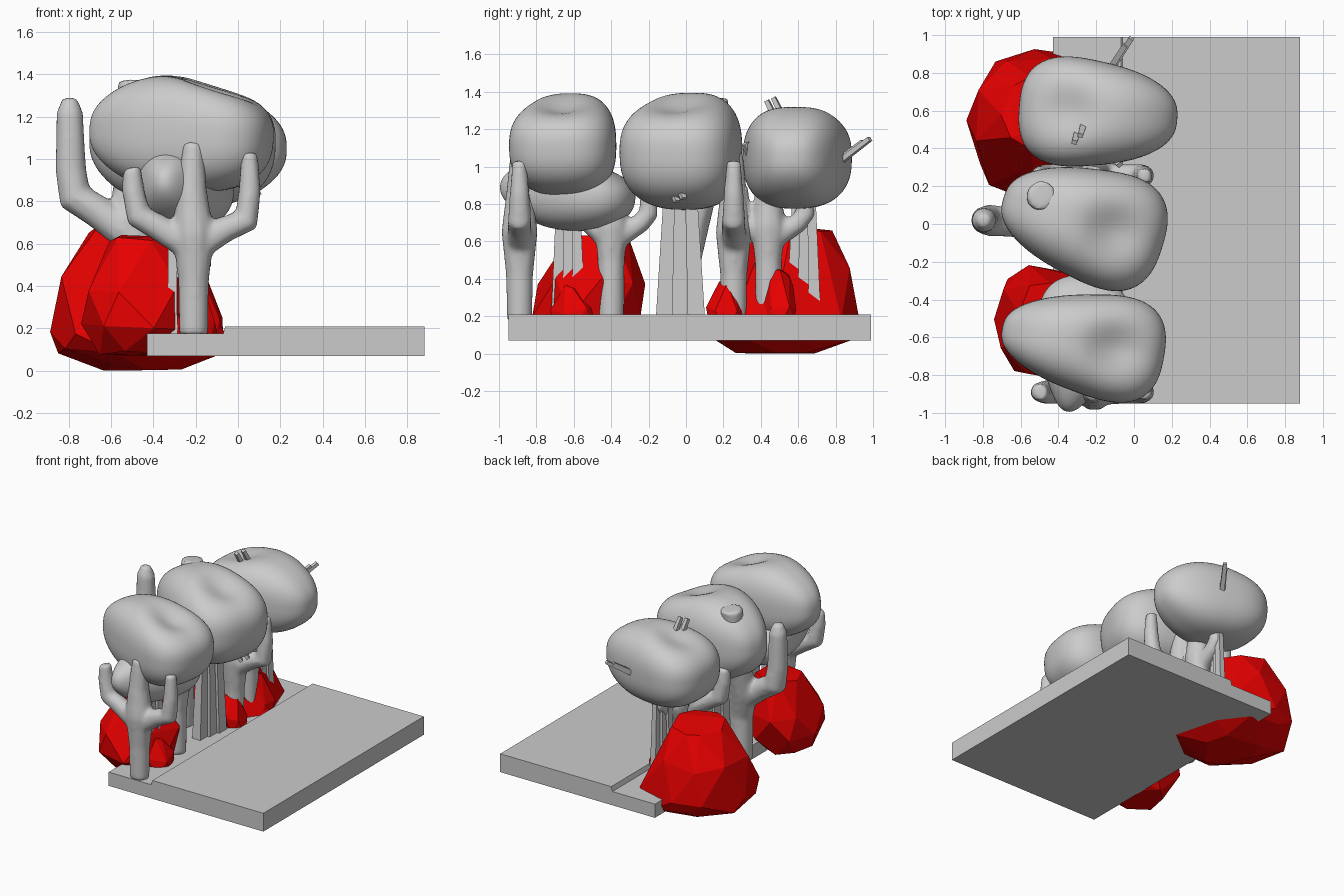
import bpy, bmesh, math, random
from mathutils import Vector, Matrix

if "Cube" in bpy.data.objects:
    bpy.data.objects.remove(bpy.data.objects["Cube"])

random.seed(4)
red = bpy.data.materials.new("red_rock")
red.diffuse_color = (0.8, 0.0, 0.0, 1)
red.use_nodes = True
red.node_tree.nodes["Principled BSDF"].inputs["Base Color"].default_value = red.diffuse_color


def add(name, bm, smooth=False):
    me = bpy.data.meshes.new(name)
    bmesh.ops.recalc_face_normals(bm, faces=bm.faces)
    bm.to_mesh(me)
    bm.free()
    for p in me.polygons:
        p.use_smooth = smooth
    ob = bpy.data.objects.new(name, me)
    bpy.context.collection.objects.link(ob)
    return ob


# Stepped base board: side profile extruded along y
def board():
    bm = bmesh.new()
    prof = [(-.43, .07), (.88, .07), (.88, .21), (-.06, .21), (-.07, .175), (-.43, .175)]
    f = bm.faces.new([bm.verts.new((x, -.95, z)) for x, z in prof])
    r = bmesh.ops.extrude_face_region(bm, geom=[f])
    bmesh.ops.translate(bm, vec=(0, 1.94, 0), verts=[v for v in r["geom"] if isinstance(v, bmesh.types.BMVert)])
    add("base_board", bm)


# Tapered, dented, rounded lump of foliage (thick end at local +x)
def lump(name, c, half, angle, taper, dent=.07, p=2.6, tilt=0):
    bm = bmesh.new()
    bmesh.ops.create_icosphere(bm, subdivisions=5, radius=1)
    rot = Matrix.Rotation(math.radians(angle), 3, 'Z') @ Matrix.Rotation(math.radians(tilt), 3, 'Y')
    for v in bm.verts:
        d = v.co.normalized()
        d *= sum(abs(k) ** p for k in d) ** (-1 / p)
        w = 1 + taper * (d.x - .3)
        z = d.z * half[2]
        if d.z > 0:
            z -= dent * math.exp(-((d.x - .4) / .35) ** 2 - (d.y / .45) ** 2)
            z *= 1 - .15 * max(0, d.x)
        if d.x < 0:
            z *= 1 - .25 * d.x * d.x
        v.co = rot @ Vector((d.x * half[0], d.y * w * half[1], z)) + Vector(c)
    add(name, bm, True)


# Branching trunk: round tubes fused into one smooth skin
def tree(name, limbs, off=(0, 0, 0)):
    cu = bpy.data.curves.new(name + "_path", 'CURVE')
    cu.dimensions = '3D'
    cu.bevel_depth = 1
    cu.bevel_resolution = 3
    cu.use_fill_caps = True
    for limb in limbs:
        s = cu.splines.new('POLY')
        s.points.add(len(limb) - 1)
        for pt, (x, y, z, r) in zip(s.points, limb):
            pt.co = (x + off[0], y + off[1], z + off[2], 1)
            pt.radius = r
    tmp = bpy.data.objects.new(name + "_path", cu)
    bpy.context.collection.objects.link(tmp)
    bpy.context.view_layer.update()
    me = bpy.data.meshes.new_from_object(tmp.evaluated_get(bpy.context.evaluated_depsgraph_get()))
    bpy.data.objects.remove(tmp)
    ob = bpy.data.objects.new(name, me)
    bpy.context.collection.objects.link(ob)
    m = ob.modifiers.new("fuse", 'REMESH')
    m.mode = 'VOXEL'
    m.voxel_size = .016
    m.use_smooth_shade = True
    m = ob.modifiers.new("soften", 'SMOOTH')
    m.iterations = 6


# Faceted rock: hull of jittered rings (cx, cy, rx, ry, z)
def rock(name, rings, n=7, jit=.1):
    bm = bmesh.new()
    for i, (cx, cy, rx, ry, z) in enumerate(rings):
        for k in range(n):
            a = math.tau * (k + .5 * (i % 2)) / n + random.uniform(-.15, .15)
            s = 1 + random.uniform(-jit, jit * .6)
            bm.verts.new((cx + rx * s * math.cos(a), cy + ry * s * math.sin(a),
                          max(0, z + random.uniform(-.03, .01))))
    r = bmesh.ops.convex_hull(bm, input=bm.verts)
    loose = {g for g in r["geom_interior"] + r["geom_unused"] if isinstance(g, bmesh.types.BMVert)}
    bmesh.ops.delete(bm, geom=list(loose), context='VERTS')
    bmesh.ops.dissolve_limit(bm, angle_limit=math.radians(9), verts=bm.verts, edges=bm.edges)
    add(name, bm).data.materials.append(red)


# Flat tapering blade between two points
def blade(name, a, b, w, t, top=.8):
    a, b = Vector(a), Vector(b)
    bm = bmesh.new()
    bmesh.ops.create_cube(bm, size=1)
    q = (b - a).to_track_quat('Z', 'Y')
    for v in bm.verts:
        k = top if v.co.z > 0 else 1
        v.co = (a + b) / 2 + q @ Vector((v.co.x * w * k, v.co.y * t * k, v.co.z * (b - a).length))
    add(name, bm)


board()

# Foliage
lump("foliage_front", (-.27, -.63, 1.12), (.435, .285, .275), -10, .28, tilt=3)
lump("foliage_front_lower", (-.29, -.635, .86), (.365, .25, .2), 80, .4, .02, 2.2, 6)
lump("foliage_middle", (-.27, .01, 1.085), (.44, .315, .315), -17, .25, tilt=2)
lump("foliage_back", (-.19, .585, 1.05), (.42, .295, .275), 176, .22, .05)

# Forked trees at the front and middle share one shape
fork = [[(-.21, 0, .17, .07), (-.21, 0, .42, .075), (-.21, 0, .65, .1), (-.22, 0, .85, .075), (-.21, 0, 1.08, .05)],
        [(-.2, 0, .58, .07), (-.06, 0, .67, .065), (.04, 0, .71, .065), (.055, 0, .85, .055), (.055, 0, 1.03, .04)],
        [(-.22, 0, .58, .07), (-.38, 0, .68, .065), (-.47, 0, .73, .065), (-.495, 0, .85, .055), (-.5, 0, .96, .045)]]
tree("tree_front", fork, (0, -.89, 0))
tree("tree_right", fork, (0, .255, 0))
# Trees forking along y
side = [[(-.3, 0, .17, .07), (-.3, 0, .5, .075), (-.3, 0, .68, .095), (-.3, 0, .9, .07)],
        [(-.3, 0, .6, .065), (-.3, .16, .7, .055), (-.3, .2, .75, .055), (-.3, .2, .88, .045)],
        [(-.3, 0, .6, .065), (-.3, -.12, .7, .055), (-.3, -.15, .76, .055), (-.3, -.15, .9, .045)]]
tree("tree_left", side, (.06, -.4, 0))
tree("tree_back", side, (.08, .44, 0))
# Rear tree with a tall outside limb
tree("tree_rear", [[(-.47, 0, .15, .08), (-.47, 0, .5, .085), (-.5, .02, .7, .11), (-.5, .12, 1.0, .08), (-.49, .15, 1.37, .08)],
                   [(-.48, 0, .62, .09), (-.66, .01, .75, .08), (-.77, .02, .82, .085), (-.79, .02, .95, .075),
                    (-.795, .02, 1.22, .065), (-.795, .02, 1.29, .035)]])

# Rocks
rock("rock_back", [(-.45, .5, .2, .25, 0.02), (-.47, .52, .4, .41, .1), (-.47, .53, .41, .43, .2),
                   (-.53, .56, .31, .32, .45), (-.52, .59, .2, .2, .68)], 8)
rock("rock_front", [(-.46, -.52, .2, .2, .1), (-.47, -.52, .27, .31, .22),
                    (-.46, -.5, .27, .3, .4), (-.46, -.47, .15, .17, .64)])
for i, (x, y, r, h) in enumerate([(-.26, -.6, .12, .36), (-.19, .22, .1, .38), (-.19, .5, .12, .44)]):
    rock(f"rock_chip_{i}", [(x, y, r, r, .12), (x, y, r, r * 1.1, .24), (x - .02, y, r * .5, r * .5, h)], 6)

# Slat bundles under the foliage
for i, (x, y, s) in enumerate([(-.29, -.63, .8), (-.22, -.03, 1.15), (-.24, .63, .8)]):
    for k in (-1, 0, 1):
        blade(f"slat_{i}_{k + 1}", (x + .02 * k, y + .075 * k * s, .17),
              (x + .02 * k, y + .05 * k * s, .85), .06 * s, .08 * s, .7)

# Thin twigs poking out of the foliage
twigs = [((-.15, .78, 1.0), (-.03, .965, 1.14)), ((-.28, .52, 1.22), (-.3, .45, 1.36)),
         ((-.1, .38, 1.03), (-.06, .33, 1.13)), ((.0, -.08, .95), (.08, -.03, .82))]
for i, (a, b) in enumerate(twigs):
    for k in (-1, 1):
        o = Vector((.016 * k, .018 * k, .008 * k))
        blade(f"twig_{i}_{(k + 1) // 2}", Vector(a) + o, Vector(b) + o, .035, .03)
